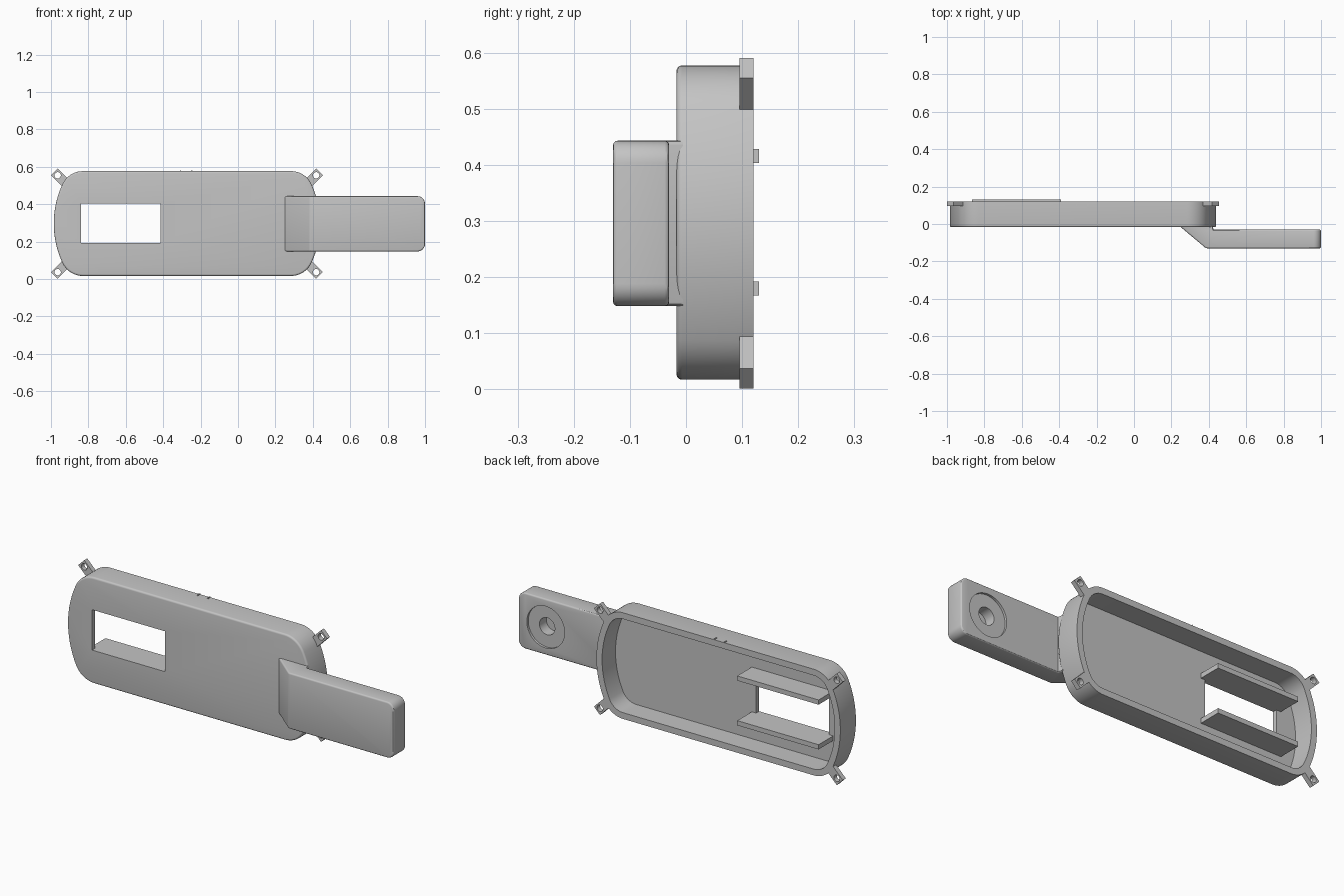
import bpy, bmesh, math
from mathutils import Vector

cube = bpy.data.objects.get("Cube")
if cube:
    bpy.data.objects.remove(cube, do_unlink=True)

grey = bpy.data.materials.new("light grey")
grey.use_nodes = True
colour = (0.55, 0.55, 0.55, 1)
grey.diffuse_color = colour
grey.node_tree.nodes["Principled BSDF"].inputs["Base Color"].default_value = colour

CX, CZ = -0.273, 0.297          # centre of the tray
FRONT, BACK = -0.017, 0.12


def prism(name, outline, low, high, along="y", shape=None):
    """Extrude a 2D outline (xz along y, or xy along z); shape edits the bmesh."""
    bm = bmesh.new()
    place = (lambda a, b, h: (a, h, b)) if along == "y" else (lambda a, b, h: (a, b, h))
    face = bm.faces.new([bm.verts.new(place(a, b, low)) for a, b in outline])
    moved = bmesh.ops.extrude_face_region(bm, geom=[face])["geom"]
    step = Vector(place(0, 0, high - low))
    bmesh.ops.translate(bm, vec=step, verts=[v for v in moved if isinstance(v, bmesh.types.BMVert)])
    bmesh.ops.recalc_face_normals(bm, faces=bm.faces)
    if shape:
        shape(bm)
    mesh = bpy.data.meshes.new(name)
    bm.to_mesh(mesh)
    bm.free()
    mesh.materials.append(grey)
    obj = bpy.data.objects.new(name, mesh)
    bpy.context.collection.objects.link(obj)
    return obj


def activate(obj):
    bpy.ops.object.select_all(action="DESELECT")
    obj.select_set(True)
    bpy.context.view_layer.objects.active = obj


def cut(obj, cutter):
    mod = obj.modifiers.new("cut", "BOOLEAN")
    mod.operation, mod.solver, mod.object = "DIFFERENCE", "EXACT", cutter
    activate(obj)
    bpy.ops.object.modifier_apply(modifier=mod.name)
    bpy.data.objects.remove(cutter, do_unlink=True)


def smooth(obj):
    activate(obj)
    bpy.ops.object.shade_smooth_by_angle(angle=math.radians(30))


def rect(x0, x1, z0, z1):
    return [(x0, z0), (x1, z0), (x1, z1), (x0, z1)]


def circle(x, z, r, n=40):
    return [(x + r * math.cos(math.tau * i / n), z + r * math.sin(math.tau * i / n)) for i in range(n)]


def tray_outline(inset):
    """Straight top and bottom, bowed ends, rounded corners."""
    big, small, half = 0.5, 0.12, 0.28
    ax = 0.712 - big
    fz = half - small
    fx = ax + math.sqrt((big - small) ** 2 - fz ** 2)
    meet = math.atan2(fz, fx - ax)
    quarter = []
    for i in range(8):
        t = meet * i / 8
        quarter.append((ax + (big - inset) * math.cos(t), (big - inset) * math.sin(t)))
    for i in range(11):
        t = meet + (math.pi / 2 - meet) * i / 10
        quarter.append((fx + (small - inset) * math.cos(t), fz + (small - inset) * math.sin(t)))
    upper = quarter + [(-x, z) for x, z in reversed(quarter)]
    loop = upper + [(x, -z) for x, z in reversed(upper[1:-1])]
    return [(CX + x, CZ + z) for x, z in loop]


def round_front(bm):
    edges = [e for e in bm.edges if all(abs(v.co.y - FRONT) < 1e-4 for v in e.verts)]
    bmesh.ops.bevel(bm, geom=edges, offset=0.01, segments=4, profile=0.5, affect="EDGES")


# Tray: hollow shell with a window through the front
tray = prism("tray", tray_outline(0), FRONT, BACK, shape=round_front)
cut(tray, prism("cavity", tray_outline(0.033), 0.008, 0.3))
cut(tray, prism("window", rect(-0.84, -0.415, 0.192, 0.405), -0.2, 0.3))
smooth(tray)

# Shelves above and below the window
for name, z in (("upper_shelf", 0.403), ("lower_shelf", 0.167)):
    prism(name, rect(-0.865, -0.39, z, z + 0.025), 0.0, 0.13)

# Corner lugs with screw holes
for side, sx in (("left", 1), ("right", -1)):
    for level, sz in (("upper", 1), ("lower", -1)):
        hx, hz = CX + sx * 0.691, CZ - 0.001 + sz * 0.259
        d = math.sqrt(0.5)
        corners = [(0.025, 0.025), (0.025, -0.025), (-0.055, -0.025), (-0.055, 0.025)]
        outline = [(hx + sx * d * (u - v), hz + sz * d * (u + v)) for u, v in corners]
        lug = prism(f"{level}_{side}_lug", outline, 0.095, BACK)
        cut(lug, prism("hole", circle(hx, hz, 0.017, 24), 0, 0.3))
        smooth(lug)

# Two small marker ribs on the top edge
for i, x in enumerate((-0.307, -0.247)):
    prism(f"marker_rib_{i + 1}", rect(x - 0.003, x + 0.003, 0.57, 0.581), 0.1, BACK)


def round_arm(bm):
    ends = [e for e in bm.edges if all(v.co.x > 0.99 for v in e.verts)
            and abs(e.verts[0].co.z - e.verts[1].co.z) < 1e-4]
    bmesh.ops.bevel(bm, geom=ends, offset=0.04, segments=8, profile=0.5, affect="EDGES")
    bm.normal_update()
    sharp = [e for e in bm.edges if e.calc_face_angle_signed(0) > 0.5
             and any(v.co.y < -0.025 for v in e.verts) and max(v.co.x for v in e.verts) > 0.38]
    bmesh.ops.bevel(bm, geom=sharp, offset=0.008, segments=3, profile=0.5, affect="EDGES")


# Arm: ramps out of the front and runs past the end of the tray
profile = [(0.236, -0.005), (0.385, -0.13), (1.0, -0.13), (1.0, -0.03), (0.425, -0.03), (0.42, -0.005)]
arm = prism("arm", profile, 0.148, 0.443, along="z", shape=round_arm)
cut(arm, prism("recess", circle(0.84, 0.295, 0.11, 64), -0.042, 0.1))
cut(arm, prism("socket", circle(0.84, 0.295, 0.045), -0.1, 0.1))
smooth(arm)
